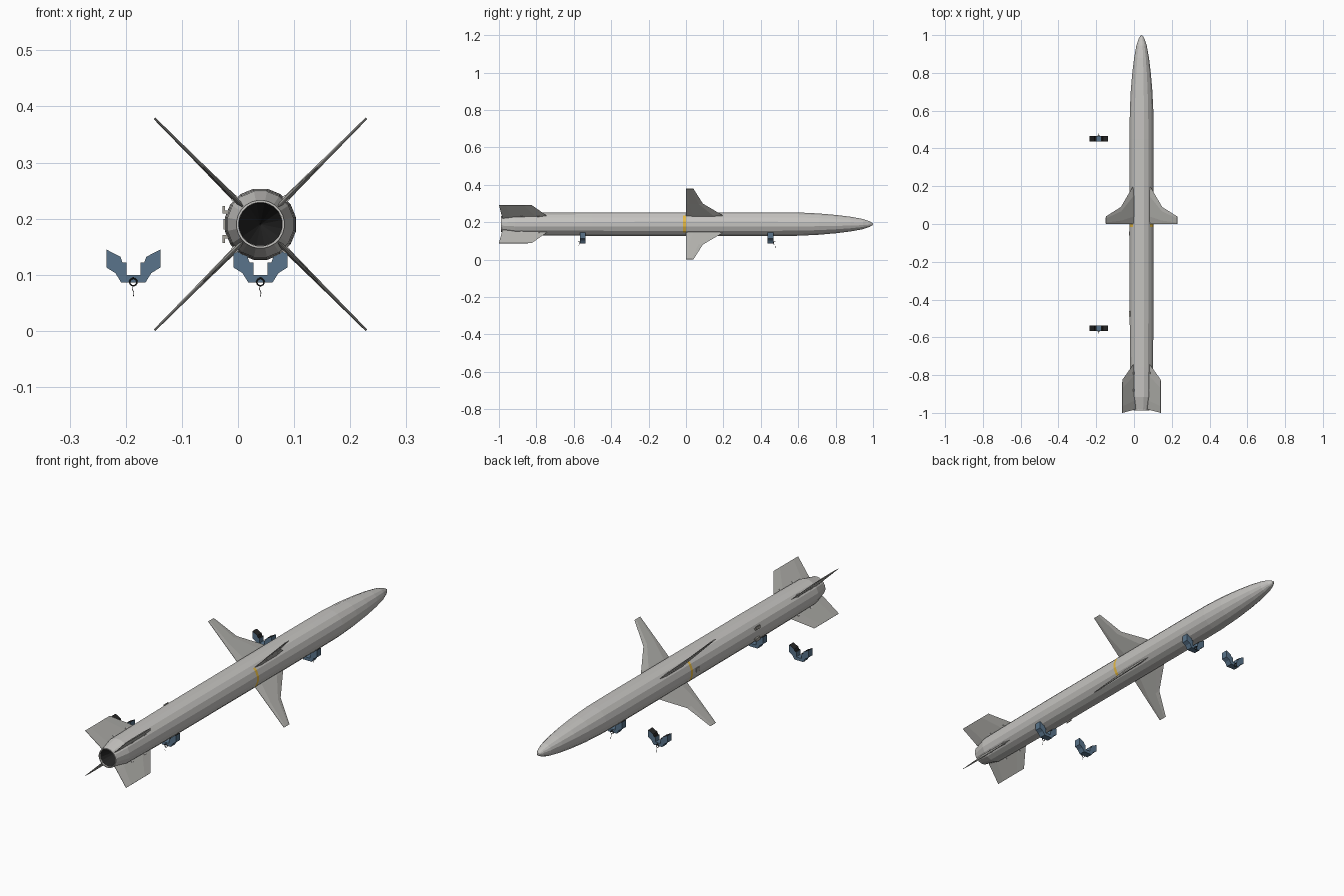
import bpy, bmesh, math
from mathutils import Matrix

if "Cube" in bpy.data.objects:
    bpy.data.objects.remove(bpy.data.objects["Cube"])

CX, CZ = 0.04, 0.19          # body axis runs along y through this point


def material(name, rgb):
    m = bpy.data.materials.new(name)
    m.diffuse_color = (*rgb, 1)
    m.use_nodes = True
    m.node_tree.nodes["Principled BSDF"].inputs["Base Color"].default_value = m.diffuse_color
    return m


BODY = material("light grey", (0.56, 0.55, 0.53))
FIN = material("fin grey", (0.46, 0.455, 0.43))
DARK = material("soot black", (0.018, 0.018, 0.018))
BLUE = material("steel blue", (0.10, 0.175, 0.26))
GOLD = material("golden yellow", (0.80, 0.50, 0.06))
LUG = material("lug grey", (0.40, 0.38, 0.34))


def finish(bm, name, mats, loc=(0, 0, 0), recalc=True):
    if recalc:
        bmesh.ops.recalc_face_normals(bm, faces=bm.faces)
    me = bpy.data.meshes.new(name)
    bm.to_mesh(me)
    bm.free()
    for m in mats:
        me.materials.append(m)
    ob = bpy.data.objects.new(name, me)
    ob.location = loc
    bpy.context.collection.objects.link(ob)
    return ob


def lathe(name, profile, sides, mats, rule=None):
    """Revolve (radius, y) points about the body axis."""
    bm = bmesh.new()
    rings = []
    for r, y in profile:
        if r == 0:
            rings.append([bm.verts.new((0, y, 0))])
            continue
        rings.append([bm.verts.new((r * math.cos(a), y, r * math.sin(a)))
                      for a in [2 * math.pi * (i + .5) / sides for i in range(sides)]])
    for k, (a, b) in enumerate(zip(rings, rings[1:])):
        for i in range(sides):
            j = (i + 1) % sides
            vs = [a[i], a[j]] if len(a) > 1 else [a[0]]
            vs += [b[j], b[i]] if len(b) > 1 else [b[0]]
            f = bm.faces.new(vs)
            if rule:
                f.material_index = rule(k)
    return finish(bm, name, mats, (CX, 0, CZ))


def box(name, size, loc, mat):
    bm = bmesh.new()
    bmesh.ops.create_cube(bm, size=1, matrix=Matrix.Diagonal((*size, 1)))
    return finish(bm, name, [mat], loc)


# Fuselage: dark nozzle cavity, boat tail, tube and ogive nose
profile = [(0, -0.86), (0.039, -0.982), (0.043, -0.985), (0.060, -0.915), (0.062, -0.76),
           (0.064, -0.50), (0.0645, 0.0), (0.0645, 0.45), (0.0635, 0.60), (0.058, 0.71),
           (0.050, 0.80), (0.040, 0.88), (0.028, 0.945), (0.016, 0.98), (0.006, 0.997), (0, 1.0)]
lathe("fuselage", profile, 16, [BODY, DARK], lambda k: 1 if k == 0 else 0)

# Raised lip around the nozzle
lip = [(0.039, -0.975), (0.039, -0.988), (0.043, -0.988), (0.044, -0.975)]
lathe("nozzle_lip", lip + lip[:1], 24, [BODY])


# Fins: stations of (radius, leading y, trailing y, half thickness)
def fin(name, stations, angle, mat):
    bm = bmesh.new()
    rings = []
    for r, lead, trail, t in stations:
        c = lead - trail
        section = [(lead, 0), (lead - .25 * c, t), (trail + .2 * c, t), (trail, 0.0008),
                   (trail, -0.0008), (trail + .2 * c, -t), (lead - .25 * c, -t)]
        rings.append([bm.verts.new((r, y, z)) for y, z in section])
    n = len(rings[0])
    for a, b in zip(rings, rings[1:]):
        for i in range(n):
            bm.faces.new((a[i], a[(i + 1) % n], b[(i + 1) % n], b[i]))
    bm.faces.new(rings[0])
    bm.faces.new(rings[-1])
    ob = finish(bm, name, [mat], (CX, 0, CZ))
    ob.rotation_euler = (0, -angle, 0)


wing = [(0.055, 0.205, 0.0, 0.005), (0.072, 0.19, 0.0, 0.005),
        (0.155, 0.09, 0.0, 0.0035), (0.267, 0.04, 0.0, 0.002)]
tail = [(0.045, -0.735, -0.982, 0.004), (0.064, -0.745, -0.985, 0.004),
        (0.144, -0.825, -1.0, 0.002)]
for q in range(4):
    ang = math.radians(45 + 90 * q)
    fin(f"wing_{q + 1}", wing, ang, FIN)
    fin(f"tail_fin_{q + 1}", tail, ang, FIN)
    # Small hinge knuckles at each tail fin root
    for y in (-0.79, -0.88):
        k = box("tail_hinge", (0.008, 0.012, 0.012), (0, 0, 0), BODY)
        k.location = (CX + .064 * math.cos(ang), y, CZ + .064 * math.sin(ang))
        k.rotation_euler = (0, -ang, 0)

# Golden band arcs on the left and right flanks, following the body facets
for side, start in (("right", 0), ("left", 8)):
    bm = bmesh.new()
    cols = []
    for s in (-2, -1.5, -.5, .5, 1.5, 2):
        a = math.pi / 8 * (start + s)
        r = 0.0655 * (math.cos(math.pi / 16) if abs(s) == 2 else 1)
        cols.append([bm.verts.new((r * math.cos(a), y, r * math.sin(a)))
                     for y in (-0.015, -0.001)])
    for a, b in zip(cols, cols[1:]):
        bm.faces.new((a[0], b[0], b[1], a[1])).normal_flip()
    finish(bm, f"band_{side}", [GOLD], (CX, 0, CZ), recalc=False)

# Launch lugs on the left flank: short posts with rail edges
for s in (-1, 1):
    box("lug_post", (0.008, 0.03, 0.006), (CX - 0.062, -0.475, CZ + s * 0.022), LUG)
    box("lug_lip", (0.004, 0.03, 0.014), (CX - 0.0655, -0.475, CZ + s * 0.026), LUG)
box("umbilical_plate", (0.004, 0.022, 0.018), (CX - 0.064, -0.05, CZ), LUG)

# Cradle clamps: right half of the profile, mirrored
half = [(0.0215, 0.086), (0.032, 0.103), (0.048, 0.113), (0.048, 0.145),
        (0.023, 0.132), (0.0195, 0.122), (0.0125, 0.122), (0.0125, 0.100)]
outline = half + [(-x, z) for x, z in reversed(half)]


def clamp(x, y, facing):
    bm = bmesh.new()
    a = [bm.verts.new((px, -0.015, pz)) for px, pz in outline]
    b = [bm.verts.new((px, 0.015, pz)) for px, pz in outline]
    n = len(a)
    for i in range(n):
        f = bm.faces.new((a[i], a[(i + 1) % n], b[(i + 1) % n], b[i]))
        # black rubber lining on the upper cradle faces
        f.material_index = 1 if i in (3, 4, 5, n - 7, n - 6, n - 5) else 0
    bm.faces.new(a)
    bm.faces.new(b)
    finish(bm, "clamp", [BLUE, DARK], (x, y, 0))
    # Pull ring with a pin and a hanging lanyard
    py = y + facing * 0.018
    bpy.ops.mesh.primitive_torus_add(location=(x, py, 0.087), rotation=(math.pi / 2, 0, 0),
                                     major_radius=0.0065, minor_radius=0.0013,
                                     major_segments=16, minor_segments=6)
    ring = bpy.context.object
    ring.name = "pull_ring"
    ring.data.materials.append(DARK)
    box("pin", (0.003, 0.026, 0.003), (x, y + facing * 0.013, 0.0945), DARK)
    cu = bpy.data.curves.new("lanyard", "CURVE")
    cu.dimensions = "3D"
    cu.bevel_depth = 0.0006
    cu.bevel_resolution = 0
    sp = cu.splines.new("POLY")
    pts = [(0, 0.018, 0.081), (-0.002, 0.026, 0.075), (0.001, 0.025, 0.068), (0, 0.026, 0.061)]
    sp.points.add(len(pts) - 1)
    for p, (dx, dy, z) in zip(sp.points, pts):
        p.co = (x + dx, y + facing * dy, z, 1)
    cu.materials.append(DARK)
    bpy.context.collection.objects.link(bpy.data.objects.new("lanyard", cu))


for x in (-0.1865, CX):
    clamp(x, 0.452, 1)
    clamp(x, -0.552, -1)
